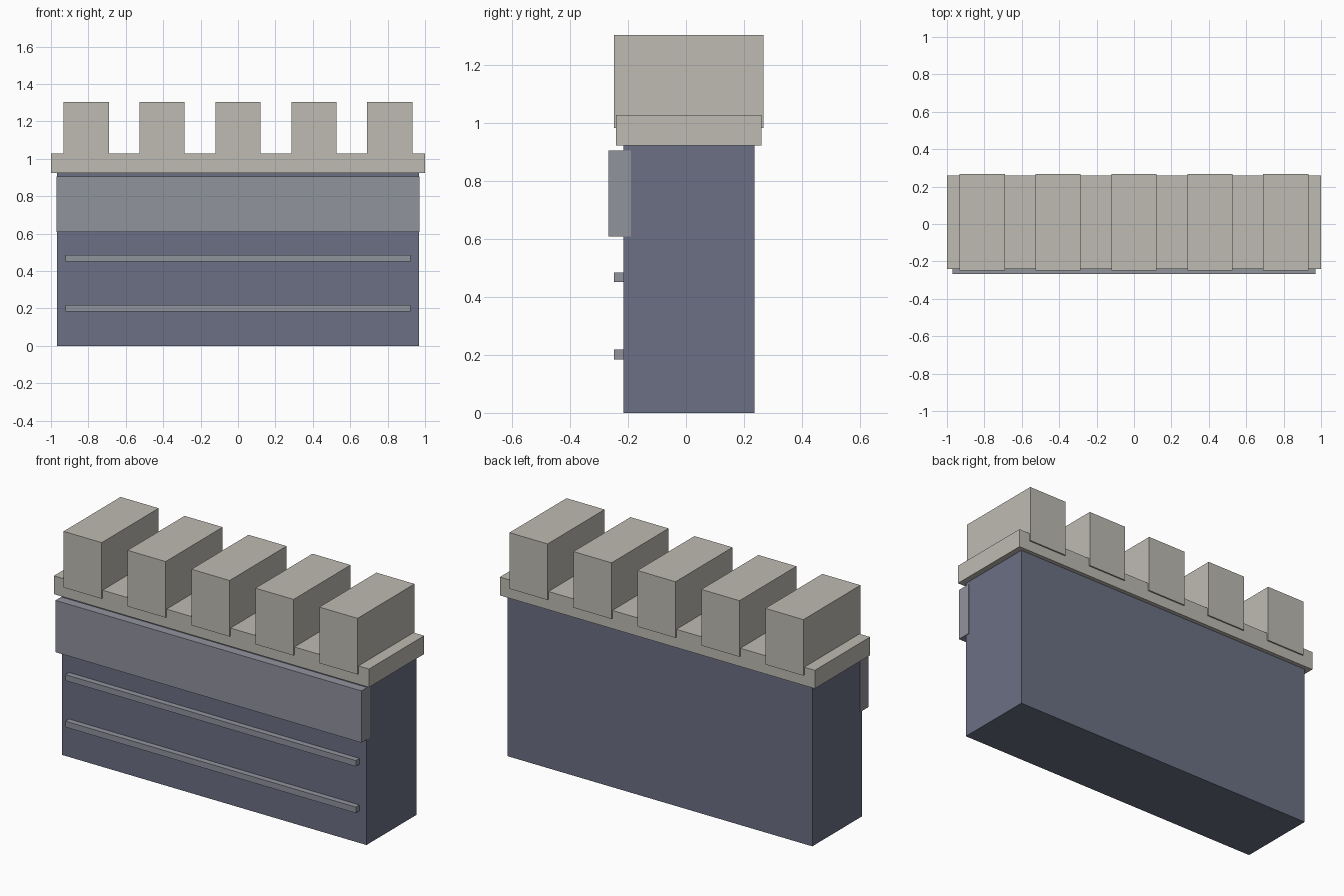
import bpy

if "Cube" in bpy.data.objects:
    bpy.data.objects.remove(bpy.data.objects["Cube"])


def material(name, rgb):
    """Flat colour given as sRGB 0-255, stored as linear."""
    def lin(c):
        c /= 255
        return c / 12.92 if c <= 0.04045 else ((c + 0.055) / 1.055) ** 2.4
    m = bpy.data.materials.new(name)
    m.diffuse_color = [lin(c) for c in rgb] + [1]
    m.use_nodes = True
    m.node_tree.nodes["Principled BSDF"].inputs["Base Color"].default_value = m.diffuse_color
    return m


wall_blue = material("slate_blue", (107, 112, 131))
band_grey = material("cool_grey", (145, 147, 157))
cap_stone = material("pale_stone", (190, 187, 178))


def box(name, mat, x, y, z):
    """Box from (min, max) ranges on each axis."""
    bpy.ops.mesh.primitive_cube_add(size=1, location=[(a + b) / 2 for a, b in (x, y, z)])
    ob = bpy.context.object
    ob.name = ob.data.name = name
    ob.scale = [b - a for a, b in (x, y, z)]
    bpy.ops.object.transform_apply(location=False, rotation=False, scale=True)
    ob.data.materials.append(mat)


# Wall body and overhanging coping
box("wall_body", wall_blue, (-0.967, 0.967), (-0.216, 0.236), (0, 0.93))
box("coping", cap_stone, (-1, 1), (-0.241, 0.26), (0.923, 1.028))

# Wide raised band and two thin strips on the front
box("front_band", band_grey, (-0.971, 0.971), (-0.268, -0.19), (0.608, 0.905))
for i, z in enumerate((0.201, 0.468), 1):
    box(f"front_strip_{i}", band_grey, (-0.922, 0.922), (-0.249, -0.21), (z - 0.017, z + 0.017))

# Five battlements, slightly proud of the coping
for i in range(5):
    cx = (i - 2) * 0.406
    box(f"battlement_{i + 1}", cap_stone, (cx - 0.121, cx + 0.121), (-0.249, 0.268), (0.982, 1.304))
